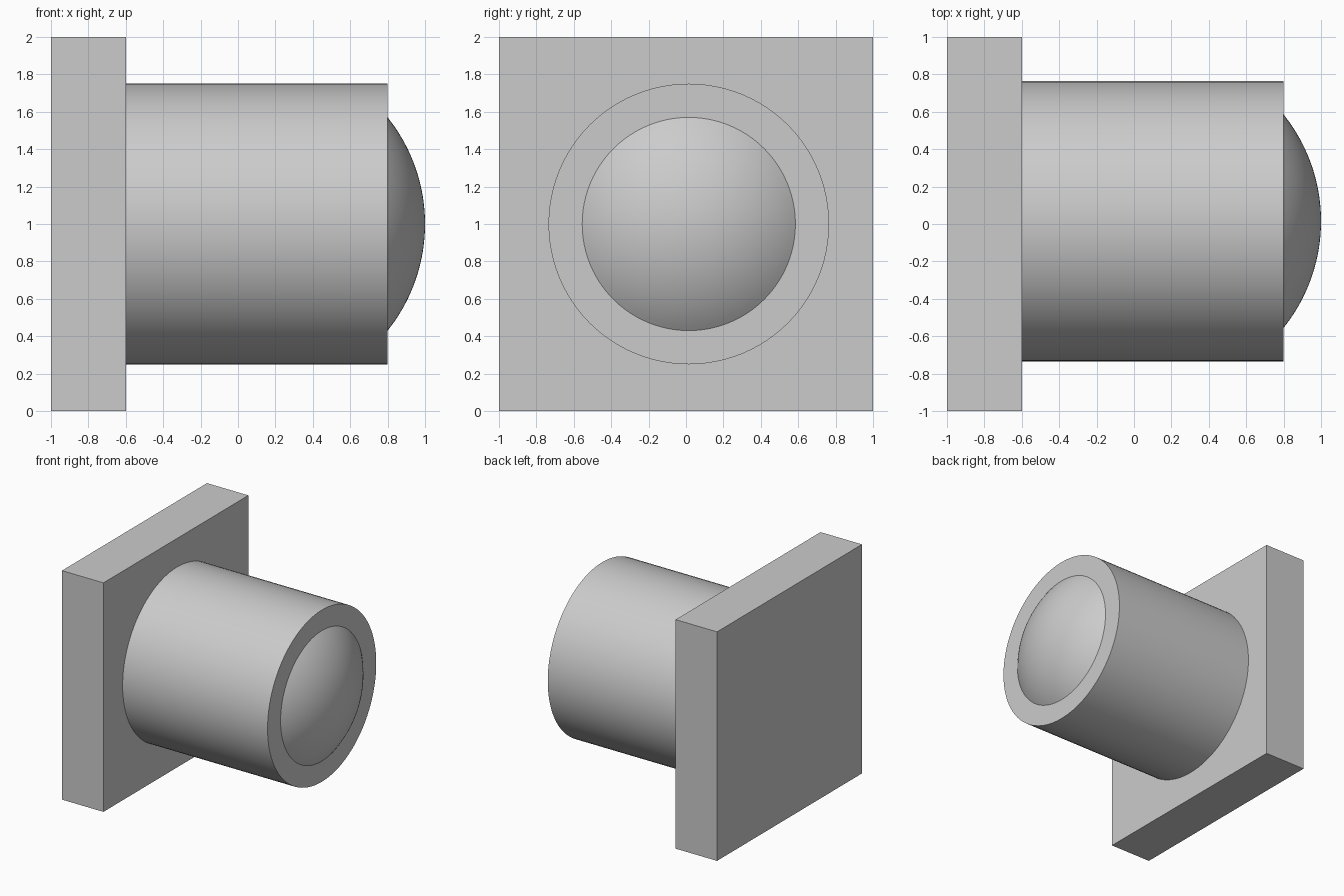
import bpy
import bmesh
from math import asin, cos, sin, pi, radians

if "Cube" in bpy.data.objects:
    bpy.data.objects.remove(bpy.data.objects["Cube"])

SEGMENTS = 96
AXIS_Y, AXIS_Z = 0.015, 1.0
PLATE_X, RIM_X, TIP_X = -0.6, 0.8, 1.0
BARREL_R, DOME_R = 0.75, 0.57

grey = bpy.data.materials.new("plain_grey")
grey.use_nodes = True
colour = (0.6, 0.6, 0.6, 1)
grey.diffuse_color = colour
grey.node_tree.nodes["Principled BSDF"].inputs["Base Color"].default_value = colour


def add_object(name, bm):
    mesh = bpy.data.meshes.new(name)
    bm.to_mesh(mesh)
    bm.free()
    mesh.materials.append(grey)
    obj = bpy.data.objects.new(name, mesh)
    bpy.context.collection.objects.link(obj)
    return obj


def lathe(name, profile):
    """Revolve (x, radius) points around the barrel axis; zero radius is a tip."""
    bm = bmesh.new()
    rings = []
    for x, r in profile:
        if r < 1e-5:
            rings.append([bm.verts.new((x, AXIS_Y, AXIS_Z))] * SEGMENTS)
        else:
            angles = [2 * pi * i / SEGMENTS for i in range(SEGMENTS)]
            rings.append([bm.verts.new((x, AXIS_Y + r * cos(a), AXIS_Z + r * sin(a)))
                          for a in angles])
    for low, high in zip(rings, rings[1:]):
        for i in range(SEGMENTS):
            j = (i + 1) % SEGMENTS
            corners = [low[i], low[j], high[j], high[i]]
            bm.faces.new(list(dict.fromkeys(corners)))
    obj = add_object(name, bm)
    bpy.ops.object.select_all(action="DESELECT")
    obj.select_set(True)
    bpy.context.view_layer.objects.active = obj
    bpy.ops.object.shade_smooth_by_angle(angle=radians(30))
    return obj


# Square mounting plate
bm = bmesh.new()
bmesh.ops.create_cube(bm, size=1)
bmesh.ops.scale(bm, vec=(PLATE_X + 1, 2, 2), verts=bm.verts)
bmesh.ops.translate(bm, vec=((PLATE_X - 1) / 2, 0, 1), verts=bm.verts)
add_object("mounting_plate", bm)

# Barrel with a flat rim at its outer end
lathe("barrel", [(PLATE_X, BARREL_R), (RIM_X, BARREL_R), (RIM_X, DOME_R)])

# Shallow spherical dome inside the rim
height = TIP_X - RIM_X
sphere_r = (DOME_R ** 2 + height ** 2) / (2 * height)
half_angle = asin(DOME_R / sphere_r)
steps = 20
arc = [half_angle * (1 - i / steps) for i in range(steps + 1)]
lathe("dome", [(TIP_X - sphere_r * (1 - cos(a)), sphere_r * sin(a)) for a in arc])
